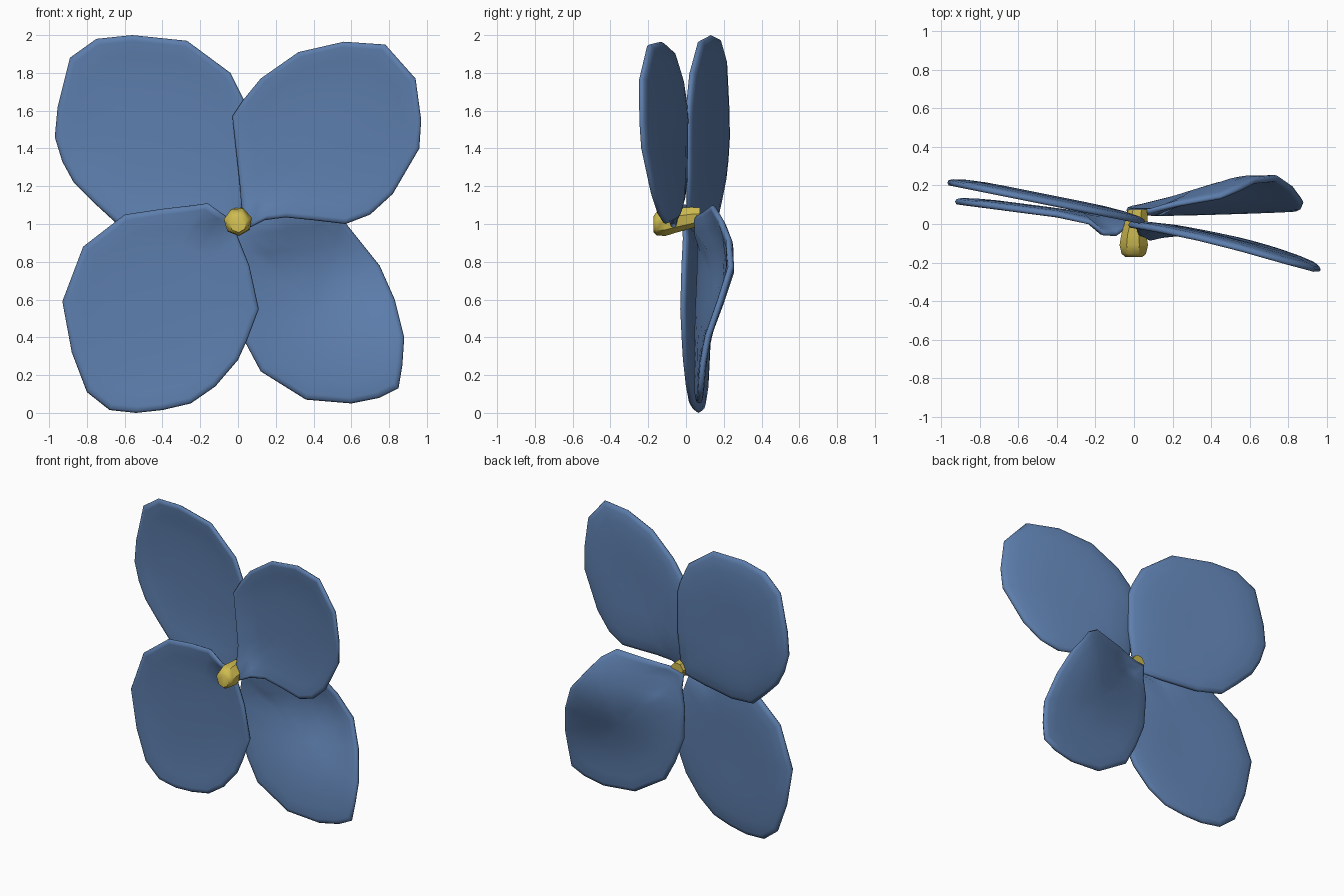
import bpy
import bmesh
from math import cos, sin, exp, tau

cube = bpy.data.objects.get("Cube")
if cube:
    bpy.data.objects.remove(cube)


def make_material(name, color):
    mat = bpy.data.materials.new(name)
    mat.use_nodes = True
    mat.diffuse_color = color
    mat.node_tree.nodes["Principled BSDF"].inputs["Base Color"].default_value = color
    return mat


blue = make_material("petal_blue", (0.11, 0.21, 0.42, 1))
yellow = make_material("stamen_yellow", (0.62, 0.5, 0.08, 1))


def finish(name, bm, mat, angle):
    """Turn a bmesh into a smooth shaded object."""
    bmesh.ops.recalc_face_normals(bm, faces=bm.faces)
    mesh = bpy.data.meshes.new(name)
    bm.to_mesh(mesh)
    bm.free()
    mesh.materials.append(mat)
    obj = bpy.data.objects.new(name, mesh)
    bpy.context.collection.objects.link(obj)
    bpy.ops.object.select_all(action='DESELECT')
    obj.select_set(True)
    bpy.context.view_layer.objects.active = obj
    bpy.ops.object.shade_smooth_by_angle(angle=angle)


def bridge(bm, a, b):
    for i in range(len(a)):
        j = (i + 1) % len(a)
        bm.faces.new((a[i], a[j], b[j], b[i]))


def petal(name, outline, center, depth, cup, half=0.018):
    """Thin cupped sheet: a shared rim, then shrinking rings on both sides."""
    bm = bmesh.new()
    cx, cz = center

    def ring(s, offset):
        verts = []
        for px, pz in outline:
            x, z = cx + (px - cx) * s, cz + (pz - cz) * s
            y = depth(x, z) + cup * (1 - s ** 4) + offset
            verts.append(bm.verts.new((x, y, z)))
        return verts

    rim = ring(1, 0)
    for side in (-half, half):
        previous = rim
        for s, swell in ((0.985, 0.75), (0.94, 1), (0.8, 1), (0.6, 0.9), (0.4, 0.8), (0.2, 0.7)):
            current = ring(s, side * swell)
            bridge(bm, previous, current)
            previous = current
        tip = bm.verts.new((cx, depth(cx, cz) + cup + side * 0.7, cz))
        for i, v in enumerate(previous):
            bm.faces.new((v, previous[(i + 1) % len(previous)], tip))
    finish(name, bm, blue, 1.3)


def bump(x, z, cx, cz, wx, wz):
    return exp(-((x - cx) / wx) ** 2 - ((z - cz) / wz) ** 2)


# Upper petals
petal("upper_left_petal",
      [(0.02, 1.06), (0.01, 1.2), (-0.03, 1.57), (0.03, 1.66), (0.12, 1.77), (0.32, 1.91),
       (0.56, 1.965), (0.78, 1.95), (0.94, 1.77), (0.97, 1.55), (0.96, 1.4), (0.82, 1.16),
       (0.7, 1.05), (0.57, 1.0), (0.4, 1.02), (0.25, 1.035), (0.14, 1.02), (0.06, 0.98)],
      (0.47, 1.48),
      lambda x, z: -0.01 - 0.12 * x - 0.09 * x * x - 0.05 * (z - 1) * x
      - 0.055 * bump(x, z, 0.07, 1.02, 0.1, 0.1),
      cup=0.025)

petal("upper_right_petal",
      [(0.02, 1.0), (0.06, 1.3), (0.06, 1.57), (0.03, 1.66), (-0.04, 1.8), (-0.27, 1.97),
       (-0.56, 2.0), (-0.75, 1.98), (-0.89, 1.88), (-0.955, 1.62), (-0.97, 1.46), (-0.93, 1.33),
       (-0.87, 1.22), (-0.76, 1.11), (-0.64, 1.0), (-0.45, 0.97), (-0.2, 0.98)],
      (-0.47, 1.48),
      lambda x, z: 0.02 - 0.2 * x,
      cup=0.03)

# Lower petals
petal("lower_right_petal",
      [(-0.03, 1.02), (-0.09, 1.06), (-0.16, 1.11), (-0.23, 1.1), (-0.4, 1.08), (-0.6, 1.05),
       (-0.82, 0.88), (-0.93, 0.59), (-0.88, 0.32), (-0.8, 0.11), (-0.68, 0.015), (-0.54, 0.0),
       (-0.4, 0.015), (-0.25, 0.05), (-0.12, 0.14), (0.0, 0.28), (0.05, 0.39), (0.11, 0.55),
       (0.06, 0.78), (0.0, 0.93)],
      (-0.4, 0.55),
      lambda x, z: -0.005 - 0.13 * x - 0.08 * bump(x, z, -0.13, 1.08, 0.08, 0.08),
      cup=0.022)

petal("lower_left_petal",
      [(-0.03, 1.03), (0.08, 1.05), (0.22, 1.07), (0.45, 1.1), (0.55, 1.03), (0.63, 0.93),
       (0.75, 0.78), (0.83, 0.6), (0.88, 0.4), (0.87, 0.25), (0.85, 0.13), (0.75, 0.08),
       (0.6, 0.05), (0.36, 0.07), (0.12, 0.22), (0.04, 0.37), (-0.03, 0.55), (-0.04, 0.78),
       (-0.02, 0.92)],
      (0.42, 0.57),
      lambda x, z: 0.05 + 0.03 * x + 0.17 * bump(x, z, 0.67, 0.82, 0.5, 0.36)
      - 0.05 * bump(x, z, 0.12, 0.97, 0.09, 0.07),
      cup=0.005)

# Stamen: short faceted stub, tilted slightly up toward the back
bm = bmesh.new()
rings = []
for x, y, z, r in ((0, -0.172, 1.0, 0.045), (0, -0.155, 1.005, 0.065), (0, -0.11, 1.012, 0.076),
                   (0, -0.06, 1.02, 0.068), (0.015, 0.03, 1.035, 0.058),
                   (0.02, 0.075, 1.04, 0.05)):
    rings.append([bm.verts.new((x + r * cos(tau * i / 7 + 0.3), y,
                                z + r * sin(tau * i / 7 + 0.3))) for i in range(7)])
for a, b in zip(rings, rings[1:]):
    bridge(bm, a, b)
bm.faces.new(rings[0])
bm.faces.new(rings[-1])
finish("stamen", bm, yellow, 0.7)
